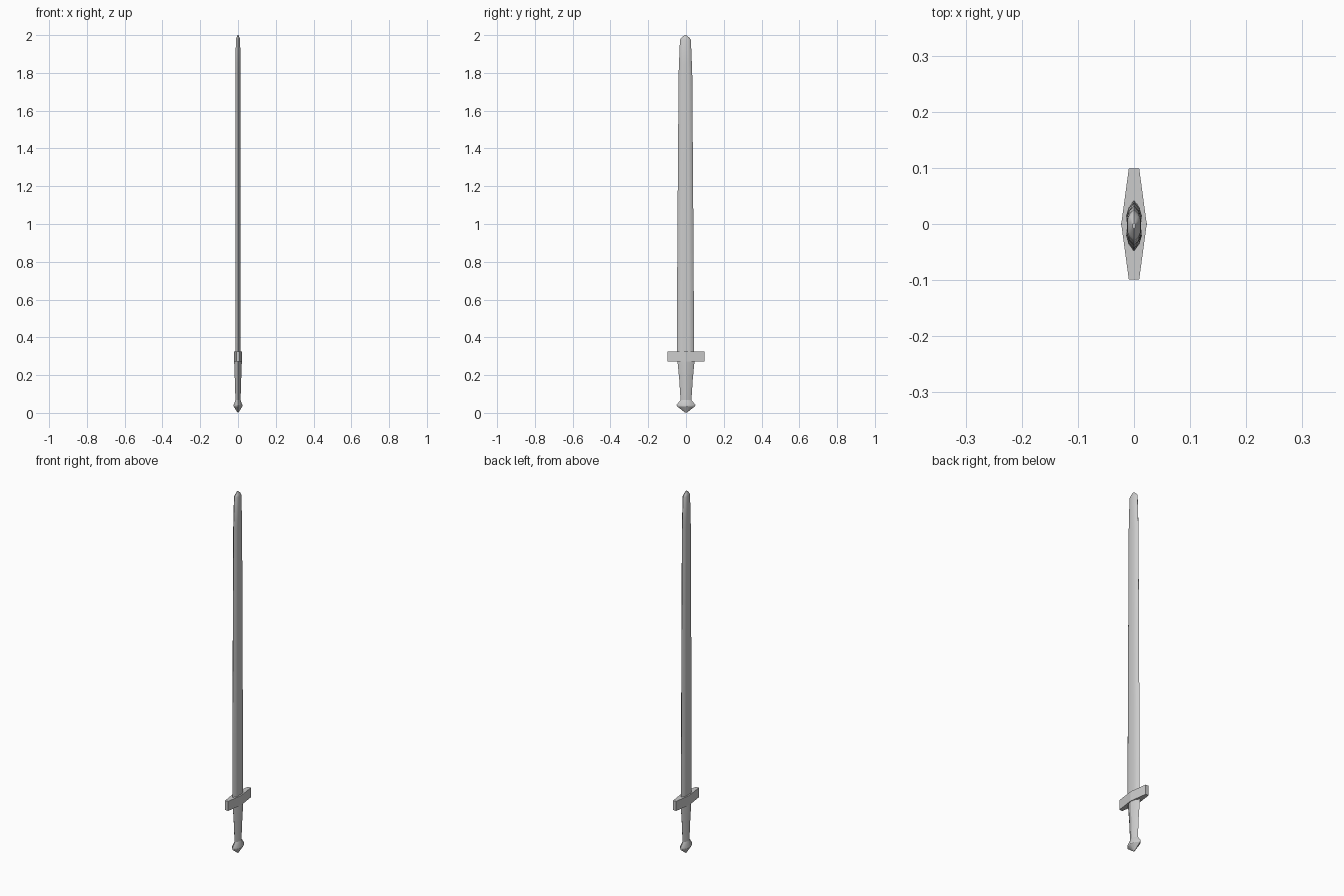
import bpy, bmesh

if "Cube" in bpy.data.objects:
    bpy.data.objects.remove(bpy.data.objects["Cube"])


def loft(name, sections, shape):
    """Stack scaled copies of a section; each section is (z, half_x, half_y, y offset[, fuller])."""
    bm = bmesh.new()
    rings = []
    for z, hx, hy, oy, *rest in sections:
        f = rest[0] if rest else 1.0
        rings.append([bm.verts.new((px * hx * (f if py == 0 else 1), py * hy + oy, z))
                      for px, py in shape])
    n = len(shape)
    for a, b in zip(rings, rings[1:]):
        for i in range(n):
            j = (i + 1) % n
            bm.faces.new((a[i], a[j], b[j], b[i]))
    bm.faces.new(rings[0][::-1])
    bm.faces.new(rings[-1])
    bmesh.ops.recalc_face_normals(bm, faces=bm.faces)
    mesh = bpy.data.meshes.new(name)
    bm.to_mesh(mesh)
    bm.free()
    obj = bpy.data.objects.new(name, mesh)
    bpy.context.collection.objects.link(obj)
    return obj


def smooth(obj, angle=0.5):
    bpy.ops.object.select_all(action='DESELECT')
    obj.select_set(True)
    bpy.context.view_layer.objects.active = obj
    bpy.ops.object.shade_smooth_by_angle(angle=angle)


# Blade: flattened section with sharp edges and a shallow fuller down each face
blade_shape = [(0, -1), (0.7, -0.72), (1, -0.4), (1, 0), (1, 0.4), (0.7, 0.72),
               (0, 1), (-0.7, 0.72), (-1, 0.4), (-1, 0), (-1, -0.4), (-0.7, -0.72)]
blade = loft("blade", [
    (0.30, 0.014, 0.046, -0.003, 0.88),
    (1.00, 0.0138, 0.042, -0.003, 0.88),
    (1.80, 0.013, 0.036, -0.003, 0.88),
    (1.85, 0.0128, 0.034, -0.003, 1.0),
    (1.975, 0.0115, 0.029, -0.003),
    (1.985, 0.009, 0.022, -0.003),
    (2.00, 0.003, 0.005, -0.003)], blade_shape)
smooth(blade)

# Crossguard: long six-sided plan with blunt ends
guard_shape = [(0.42, -1), (1, -0.05), (1, 0.05), (0.42, 1),
               (-0.42, 1), (-1, 0.05), (-1, -0.05), (-0.42, -1)]
loft("crossguard", [(0.272, 0.022, 0.099, 0), (0.325, 0.022, 0.099, 0)], guard_shape)

# Grip and pommel share an eight-sided, slightly pointed oval section
grip_shape = [(0, -1), (0.66, -0.6), (1, 0), (0.66, 0.6),
              (0, 1), (-0.66, 0.6), (-1, 0), (-0.66, -0.6)]
grip = loft("grip", [
    (0.065, 0.013, 0.028, 0),
    (0.10, 0.0145, 0.031, 0),
    (0.18, 0.017, 0.036, 0),
    (0.262, 0.020, 0.044, 0),
    (0.28, 0.020, 0.044, 0)], grip_shape)
smooth(grip)
pommel = loft("pommel", [
    (0.002, 0.003, 0.005, 0),
    (0.034, 0.023, 0.047, 0),
    (0.042, 0.023, 0.050, 0),
    (0.070, 0.013, 0.028, 0)], grip_shape)
smooth(pommel)
